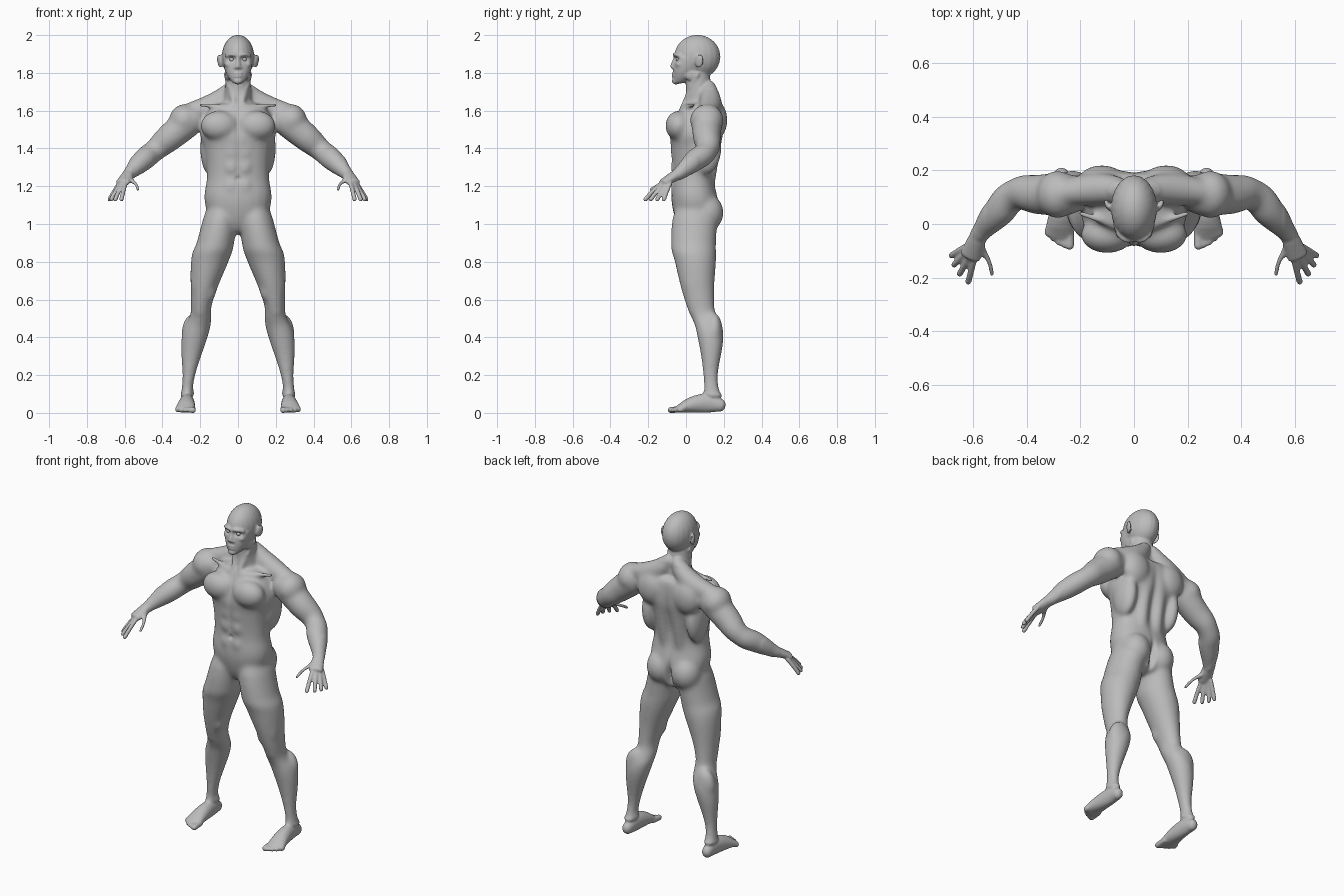
import bpy
import bmesh
from math import sin, cos, pi, exp, copysign
from mathutils import Vector, Matrix, Euler

VOXEL = 0.0055
SIDES = 20
STEPS = 5

default_cube = bpy.data.objects.get("Cube")
if default_cube:
    bpy.data.objects.remove(default_cube, do_unlink=True)

skin = bpy.data.materials.new("plain_grey")
skin.use_nodes = True
grey = (0.5, 0.5, 0.5, 1)
skin.diffuse_color = grey
skin.node_tree.nodes["Principled BSDF"].inputs["Base Color"].default_value = grey

bm = bmesh.new()


def blob(center, radii, turn=(0, 0, 0)):
    """Ellipsoid muscle or bone mass."""
    matrix = Matrix.Translation(center) @ Euler(turn).to_matrix().to_4x4()
    matrix = matrix @ Matrix.Diagonal((*radii, 1))
    bmesh.ops.create_uvsphere(bm, u_segments=SIDES, v_segments=SIDES, radius=1, matrix=matrix)


def smooth_path(stations):
    """Sample a smooth curve through positions and radii together."""
    keys = [Vector(s if len(s) == 5 else (*s, s[-1])) for s in stations]
    keys = [keys[0], *keys, keys[-1]]
    samples = []
    for before, start, end, after in zip(keys, keys[1:], keys[2:], keys[3:]):
        for step in range(STEPS):
            t = step / STEPS
            leaving = start + (end - before) * (t / 2)
            arriving = end - (after - start) * ((1 - t) / 2)
            samples.append(leaving + (arriving - leaving) * (t * t * (3 - 2 * t)))
    return samples + [keys[-1]]


def loft(*stations, upright=False, power=2, cap=1):
    """Rounded tube through stations of x, y, z, half width and half depth."""
    samples = smooth_path(stations)
    last = len(samples) - 1
    dome = [pi * part for part in (.45, .3, .15)]
    rings = []
    for i, sample in enumerate(samples):
        width, depth = sample[3], sample[4]
        along = samples[min(i + 1, last)] - samples[max(i - 1, 0)]
        tangent = Vector(along[:3]).normalized()
        if upright:
            across, out = Vector((1, 0, 0)), Vector((0, 1, 0))
        else:
            across = tangent.cross(Vector((0, 0, 1))).normalized()
            out = across.cross(tangent)
        # Domed ends
        tilts = [0]
        if i == 0:
            tilts = [-tilt for tilt in dome]
        elif i == last:
            tilts = [0, *reversed(dome)]
        for tilt in tilts:
            center = Vector(sample[:3]) + tangent * (cap * min(width, depth) * sin(tilt))
            ring = []
            for k in range(SIDES):
                turn = 2 * pi * k / SIDES
                c, s = (copysign(abs(w) ** (2 / power), w) for w in (cos(turn), sin(turn)))
                offset = across * (c * width) + out * (s * depth)
                ring.append(bm.verts.new(center + offset * cos(tilt)))
            rings.append(ring)
    for low, high in zip(rings, rings[1:]):
        for k in range(SIDES):
            bm.faces.new((low[k - 1], low[k], high[k], high[k - 1]))
    bm.faces.new(reversed(rings[0]))
    bm.faces.new(rings[-1])


def cord(radius, *points):
    """Round tube of constant thickness."""
    loft(*[(*point, radius) for point in points])


# Leg with thigh, knee, calf and ankle masses
loft((.09, .05, 1.05, .09, .12), (.12, .04, .9, .1, .12), (.15, .05, .8, .1, .11),
     (.19, .07, .6, .06, .08), (.2, .1, .5, .06, .07), (.23, .13, .4, .07),
     (.26, .13, .2, .035, .04), (.27, .14, .1, .035, .05), upright=True)
blob(center=(.2, .04, .55), radii=(.035, .03, .045))
blob(center=(.15, .03, .65), radii=(.035, .04, .06))
blob(center=(.22, .04, .7), radii=(.03, .05, .1))
blob(center=(.23, .15, .43), radii=(.07, .045, .1))
blob(center=(.265, .14, .11), radii=(.04, .02, .02))

# Foot and toes
loft((.27, .18, .04, .03, .035), (.27, .08, .05, .04, .05), (.28, -.04, .02, .055, .02))
for toe in range(5):
    x = .24 + .02 * toe
    tip = -.08 + .003 * toe * toe
    cord(.013 if toe else .017, (x, -.02, .02), (x, tip, .015))

# Buttock and lower back
blob(center=(.085, .11, 1.06), radii=(.085, .09, .1))
cord(.04, (.05, .1, 1.14), (.05, .12, 1.25), (.05, .16, 1.5))

# Chest, side, shoulder blade and belly muscles
blob(center=(.1, -.04, 1.52), radii=(.1, .07, .08))
blob(center=(.15, .1, 1.4), radii=(.05, .09, .14))
blob(center=(.12, .16, 1.55), radii=(.09, .06, .1))
for z in (1.2, 1.3, 1.38):
    blob(center=(.036, -.062, z), radii=(.033, .02, .04))

# Shoulder, neck muscles and collar bone
blob(center=(.285, .11, 1.55), radii=(.08, .09, .085))
loft((.03, .12, 1.72, .04), (.12, .13, 1.64, .06), (.24, .12, 1.6, .05))
cord(.014, (.03, -.02, 1.62), (.2, .04, 1.63))
cord(.016, (.06, .06, 1.79), (.02, -.01, 1.64))

# Arm
loft((.25, .11, 1.55, .08), (.36, .11, 1.46, .075), (.44, .11, 1.39, .06),
     (.5, .05, 1.34, .06), (.56, -.02, 1.28, .04), (.58, -.05, 1.26, .035, .03))

# Palm, fanned fingers and thumb
loft((.58, -.05, 1.26, .035, .03), (.61, -.12, 1.22, .04, .02), cap=.6)
wrist = Vector((.575, -.05, 1.26))
for finger in range(4):
    angle = (finger + 1) / 4
    reach = .17 - .015 * finger
    cord(.012, *[wrist + Vector((reach * part * sin(angle), -reach * part * cos(angle),
                                 -.13 * part ** 1.5)) for part in (.5, .75, 1)])
cord(.014, (.57, -.08, 1.24), (.54, -.14, 1.21), (.53, -.19, 1.18))

# Side of head: jaw, cheek, brow, nostril and ear
blob(center=(.05, .04, 1.79), radii=(.02, .05, .035))
blob(center=(.05, -.03, 1.845), radii=(.02, .025, .018))
cord(.01, (.01, -.06, 1.893), (.035, -.057, 1.898), (.06, -.035, 1.89))
blob(center=(.012, -.066, 1.828), radii=(.009, .012, .008))
blob(center=(.097, .07, 1.862), radii=(.01, .024, .037), turn=(-.2, .1, -.4))

# Mirror every paired part
copy = bmesh.ops.duplicate(bm, geom=bm.verts[:] + bm.edges[:] + bm.faces[:])
for item in copy["geom"]:
    if isinstance(item, bmesh.types.BMVert):
        item.co.x = -item.co.x

# Torso and neck
loft((0, .06, .97, .1, .09), (0, .05, 1.1, .175, .125), (0, .04, 1.25, .165, .11),
     (0, .05, 1.4, .18, .13), (0, .06, 1.5, .2, .14), (0, .08, 1.62, .15, .11),
     upright=True, power=2.25, cap=.25)
loft((0, .08, 1.6, .08), (0, .07, 1.7, .07), (0, .06, 1.8, .065), upright=True)

# Skull, face, chin, nose and lips
blob(center=(0, .06, 1.885), radii=(.086, .122, .116))
loft((0, -.03, 1.755, .035), (0, 0, 1.81, .068), (0, .01, 1.88, .078, .07),
     upright=True, power=2.3, cap=.4)
blob(center=(0, -.052, 1.757), radii=(.026, .023, .019))
loft((0, -.056, 1.885, .01), (0, -.07, 1.835, .014))
for z in (1.796, 1.783):
    blob(center=(0, -.065, z), radii=(.024, .012, .007))

# Fuse all parts into one skin
bmesh.ops.recalc_face_normals(bm, faces=bm.faces[:])
rough = bpy.data.meshes.new("body")
bm.to_mesh(rough)
bm.free()
body = bpy.data.objects.new("body", rough)
bpy.context.collection.objects.link(body)
fuse = body.modifiers.new("fuse", "REMESH")
fuse.mode = "VOXEL"
fuse.voxel_size = VOXEL
bpy.context.view_layer.update()
graph = bpy.context.evaluated_depsgraph_get()
fused = bpy.data.meshes.new_from_object(body.evaluated_get(graph))
body.modifiers.clear()
body.data = fused

bm = bmesh.new()
bm.from_mesh(fused)


def soften(verts, rounds):
    """Relax the skin so neighbouring masses blend."""
    for _ in range(rounds):
        bmesh.ops.smooth_vert(bm, verts=verts, factor=.5,
                              use_axis_x=True, use_axis_y=True, use_axis_z=True)


def press(center, reach, depth):
    """Push the skin along y with a soft falloff, on both sides."""
    for vert in bm.verts:
        spot = Vector((abs(vert.co.x), vert.co.y, vert.co.z)) - Vector(center)
        if abs(spot.z) < 3 * reach[2]:
            vert.co.y += depth * exp(-sum((d / r) ** 2 for d, r in zip(spot, reach)))


# Blend muscles, keeping head, hands and feet crisp
soften([v for v in bm.verts if .1 < v.co.z < 1.72 and abs(v.co.x) < .56], rounds=40)

# Eye sockets, mouth and navel
press(center=(.034, -.055, 1.872), reach=(.022, .05, .012), depth=.014)
press(center=(0, -.075, 1.79), reach=(.026, .03, .004), depth=.005)
press(center=(0, -.08, 1.24), reach=(.012, .04, .012), depth=.012)

# Breastbone, belly, spine and seat grooves
press(center=(0, -.09, 1.52), reach=(.014, .06, .09), depth=.01)
press(center=(0, -.08, 1.33), reach=(.012, .06, .09), depth=.005)
press(center=(0, .19, 1.38), reach=(.025, .08, .18), depth=-.016)
press(center=(0, .18, 1.03), reach=(.014, .08, .07), depth=-.035)
soften(bm.verts[:], rounds=3)

# Flat soles
for vert in bm.verts:
    vert.co.z = max(vert.co.z, 0)
bm.to_mesh(fused)
bm.free()
fused.shade_smooth()
fused.materials.clear()
fused.materials.append(skin)

# Eyes
for name, side in (("left_eye", 1), ("right_eye", -1)):
    bpy.ops.mesh.primitive_uv_sphere_add(radius=.0125, location=(.033 * side, -.041, 1.871))
    eye = bpy.context.object
    eye.name = name
    eye.data.shade_smooth()
    eye.data.materials.append(skin)
